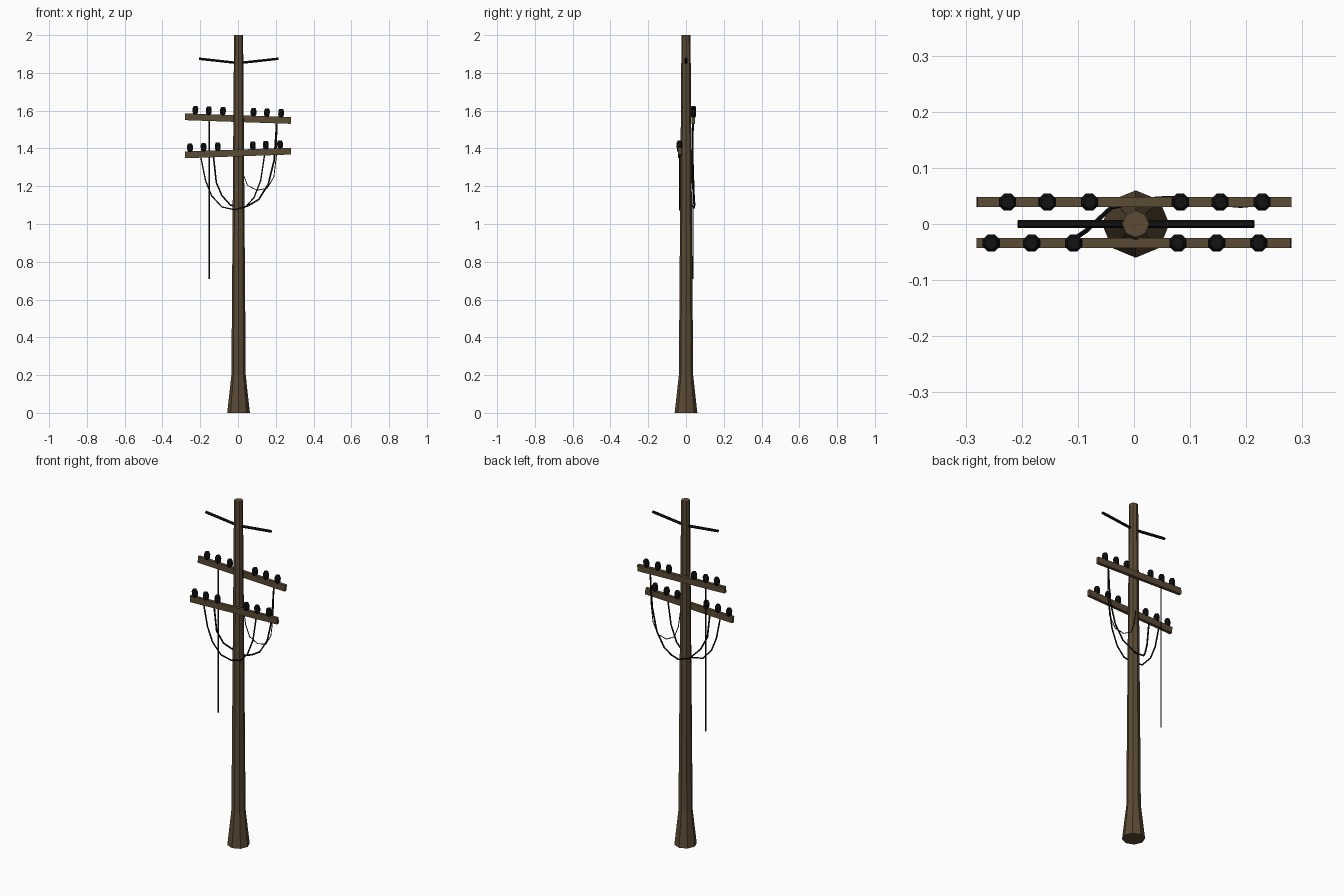
import bpy, bmesh, math
from mathutils import Matrix, Vector

if "Cube" in bpy.data.objects:
    bpy.data.objects.remove(bpy.data.objects["Cube"])


def material(name, color):
    m = bpy.data.materials.new(name)
    m.diffuse_color = (*color, 1)
    m.use_nodes = True
    m.node_tree.nodes["Principled BSDF"].inputs["Base Color"].default_value = m.diffuse_color
    return m


WOOD = material("dark_wood", (0.105, 0.07, 0.036))
BLACK = material("black", (0.006, 0.006, 0.006))


def finish(name, bm, mat, matrix=Matrix()):
    bmesh.ops.recalc_face_normals(bm, faces=bm.faces)
    me = bpy.data.meshes.new(name)
    bm.to_mesh(me)
    bm.free()
    me.materials.append(mat)
    ob = bpy.data.objects.new(name, me)
    ob.matrix_world = matrix
    bpy.context.collection.objects.link(ob)
    return ob


def lathe(name, profile, sides, mat, matrix):
    """Faceted solid from (radius, height) rings, capped at both ends."""
    bm = bmesh.new()
    rings = [[bm.verts.new((r * math.cos(2 * math.pi * i / sides),
                            r * math.sin(2 * math.pi * i / sides), z))
              for i in range(sides)] for r, z in profile]
    for a, b in zip(rings, rings[1:]):
        for i in range(sides):
            j = (i + 1) % sides
            bm.faces.new((a[i], a[j], b[j], b[i]))
    bm.faces.new(rings[0])
    bm.faces.new(rings[-1])
    return finish(name, bm, mat, matrix)


def wire(name, points, radius, resolution=0):
    """Thin round cable through the points."""
    cu = bpy.data.curves.new(name, 'CURVE')
    cu.dimensions = '3D'
    cu.bevel_depth = radius
    cu.bevel_resolution = resolution + 1
    cu.use_fill_caps = True
    sp = cu.splines.new('POLY')
    sp.points.add(len(points) - 1)
    for p, co in zip(sp.points, points):
        p.co = (*co, 1)
    sp.use_smooth = False
    cu.materials.append(BLACK)
    ob = bpy.data.objects.new(name, cu)
    bpy.context.collection.objects.link(ob)
    return ob


# Tapered octagonal pole with flared foot
lathe("pole", [(0.06, 0), (0.038, 0.2), (0.024, 2.0)], 8, WOOD,
      Matrix.Translation((0.003, 0, 0)))

# Tilted crossarms, each with six insulators
INSULATOR = [(0.011, -0.004), (0.016, 0.008), (0.0165, 0.028), (0.011, 0.041)]
ARMS = [
    ("upper", 0.039, 1.558, 2.0, (-0.227, -0.156, -0.081, 0.081, 0.152, 0.227)),
    ("lower", -0.034, 1.376, -2.0, (-0.253, -0.181, -0.106, 0.080, 0.149, 0.224)),
]
for label, y, z, tilt, xs in ARMS:
    frame = Matrix.Translation((0, y, z)) @ Matrix.Rotation(math.radians(tilt), 4, 'Y')
    bm = bmesh.new()
    bmesh.ops.create_cube(bm, size=1, matrix=Matrix.Diagonal((0.56, 0.018, 0.036, 1)))
    finish(label + "_crossarm", bm, WOOD, frame)
    for i, x in enumerate(xs):
        lathe(f"{label}_insulator_{i + 1}", INSULATOR, 8, BLACK,
              frame @ Matrix.Translation((x, 0, 0.018)) @ Matrix.Rotation(math.pi / 8, 4, 'Z'))

# Shallow V rod near the top
wire("top_rod", [(-0.207, 0, 1.875), (0.003, 0, 1.852), (0.214, 0, 1.875)], 0.0075)

# Straight cable hanging from the upper crossarm
wire("drop_cable", [(-0.152, 0.036, 1.59), (-0.152, 0.036, 0.71)], 0.0032)

# Cable slung in front of the pole between lower insulators
front = [(-0.198, 1.36), (-0.172, 1.23), (-0.14, 1.15), (-0.085, 1.09), (-0.02, 1.076),
         (0.04, 1.09), (0.085, 1.14), (0.12, 1.23), (0.142, 1.375)]
wire("front_cable", [(x, -0.034, z) for x, z in front], 0.004)

# Cable passing behind the pole from lower to upper crossarm
wire("back_cable", [(-0.13, -0.034, 1.36), (-0.115, -0.032, 1.22), (-0.085, -0.012, 1.15),
                    (-0.04, 0.03, 1.10), (0.02, 0.043, 1.085), (0.06, 0.046, 1.10),
                    (0.11, 0.043, 1.13), (0.16, 0.04, 1.21), (0.192, 0.036, 1.34),
                    (0.205, 0.037, 1.54)], 0.0045)

# Thin loop from the pole to the upper crossarm
wire("thin_loop", [(0.015, 0.032, 1.35), (0.025, 0.034, 1.27), (0.05, 0.036, 1.205),
                   (0.10, 0.036, 1.178), (0.155, 0.034, 1.19), (0.19, 0.031, 1.25),
                   (0.203, 0.032, 1.36), (0.207, 0.036, 1.54)], 0.0024)
